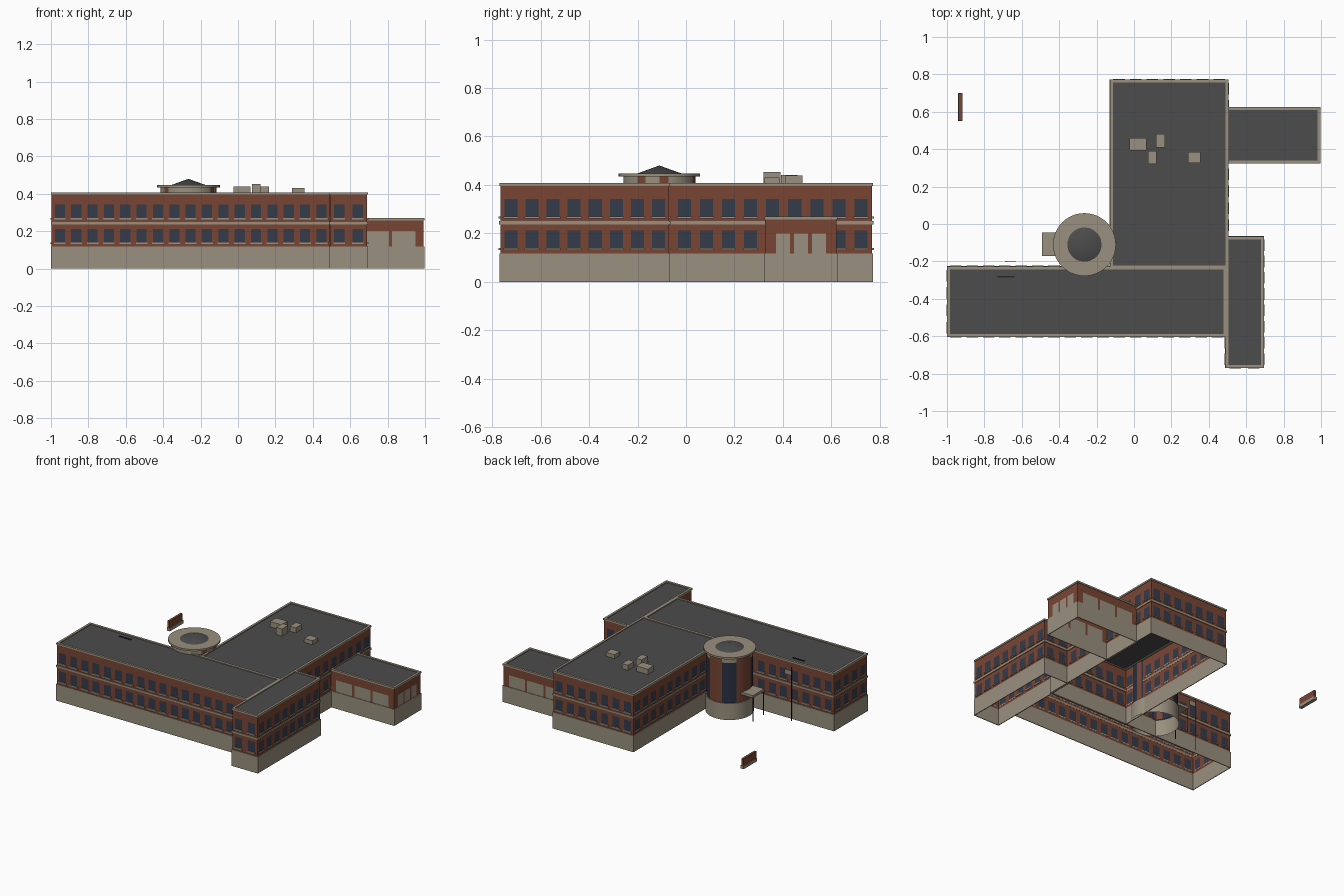
import bpy, bmesh, math
from mathutils import Vector

if "Cube" in bpy.data.objects:
    bpy.data.objects.remove(bpy.data.objects["Cube"])


def material(name, rgb):
    m = bpy.data.materials.new(name)
    m.use_nodes = True
    m.diffuse_color = (*rgb, 1)
    bsdf = m.node_tree.nodes["Principled BSDF"]
    bsdf.inputs["Base Color"].default_value = (*rgb, 1)
    bsdf.inputs["Roughness"].default_value = 0.9
    return m


MATS = [material("brick", (0.19, 0.06, 0.033)),
        material("limestone", (0.32, 0.28, 0.21)),
        material("window_glass", (0.034, 0.043, 0.068)),
        material("roof_grey", (0.072, 0.072, 0.072)),
        material("tower_glass", (0.022, 0.03, 0.055)),
        material("dark_metal", (0.02, 0.02, 0.02))]
BRICK, STONE, GLASS, ROOF, TOWER_GLASS, METAL = range(6)


def finish(name, bm, smooth=False):
    mesh = bpy.data.meshes.new(name)
    bm.to_mesh(mesh)
    bm.free()
    for m in MATS:
        mesh.materials.append(m)
    ob = bpy.data.objects.new(name, mesh)
    bpy.context.collection.objects.link(ob)
    if smooth:
        mesh.shade_smooth()
        mesh.set_sharp_from_angle(angle=math.radians(30))
    return ob


def add_face(bm, pts, mat):
    f = bm.faces.new([bm.verts.new(p) for p in pts])
    f.material_index = mat
    return f


def add_box(bm, x0, x1, y0, y1, z0, z1, mat):
    made = bmesh.ops.create_cube(bm, size=1)["verts"]
    for v in made:
        v.co = (x1 if v.co.x > 0 else x0, y1 if v.co.y > 0 else y0, z1 if v.co.z > 0 else z0)
    for f in {f for v in made for f in v.link_faces}:
        f.material_index = mat


def box(name, *dims):
    bm = bmesh.new()
    add_box(bm, *dims)
    finish(name, bm)


def frame(name, rect, z0, z1, out, inner):
    """Rectangular stone course running round a wing."""
    x0, x1, y0, y1 = rect
    bm = bmesh.new()
    for a, b in ((x0 - out, x0 + inner), (x1 - inner, x1 + out)):
        add_box(bm, a, b, y0 - out, y1 + out, z0, z1, STONE)
    for a, b in ((y0 - out, y0 + inner), (y1 - inner, y1 + out)):
        add_box(bm, x0 + inner, x1 - inner, a, b, z0, z1, STONE)
    finish(name, bm)


BASE = 0.117


def sides(rect):
    x0, x1, y0, y1 = rect
    c = [Vector(p) for p in ((x0, y0, 0), (x1, y0, 0), (x1, y1, 0), (x0, y1, 0))]
    for i in range(4):
        d = c[(i + 1) % 4] - c[i]
        yield c[i], d.normalized(), d.length


def wall_grid(bm, start, d, us, zs, rule):
    """Wall divided at the given cuts; returns faces whose rule gives glass."""
    panes = []
    for i in range(len(us) - 1):
        for j in range(len(zs) - 1):
            pts = [start + d * u + Vector((0, 0, z)) for u, z in
                   ((us[i], zs[j]), (us[i + 1], zs[j]), (us[i + 1], zs[j + 1]), (us[i], zs[j + 1]))]
            mat = rule(i, j)
            f = add_face(bm, pts, mat)
            if mat == GLASS:
                panes.append(f)
    return panes


def shell_trim(name, rect, top):
    x0, x1, y0, y1 = rect
    frame(name + "_base", rect, 0, BASE, 0.004, 0.001)
    frame(name + "_coping", rect, top - 0.012, top, 0.004, 0.012)
    bm = bmesh.new()
    z = top - 0.006
    add_face(bm, [(x0, y0, z), (x1, y0, z), (x1, y1, z), (x0, y1, z)], ROOF)
    finish(name + "_roof", bm)


def wing(name, rect, top=0.408):
    """Two-storey brick wing with evenly spaced recessed windows."""
    walls, sills = bmesh.new(), bmesh.new()
    zs = [BASE, 0.14, 0.212, 0.27, 0.342, top - 0.006]
    panes = []
    for start, d, length in sides(rect):
        n = max(1, round(length / 0.0875))
        step, half = length / n, 0.027
        mids = [(k + 0.5) * step for k in range(n)]
        us = [0] + [m + s for m in mids for s in (-half, half)] + [length]
        panes += wall_grid(walls, start, d, us, zs,
                           lambda i, j: GLASS if i % 2 and j % 2 else BRICK)
        normal = Vector((d.y, -d.x, 0))
        for m in mids:
            for z in (zs[1], zs[3]):
                a = start + d * (m - 0.031) - normal * 0.001
                b = start + d * (m + 0.031) + normal * 0.007
                add_box(sills, min(a.x, b.x), max(a.x, b.x), min(a.y, b.y), max(a.y, b.y),
                        z - 0.008, z, STONE)
    reveals = bmesh.ops.inset_individual(walls, faces=panes, thickness=0.001, depth=-0.005)
    for f in reveals["faces"]:
        f.material_index = BRICK
    finish(name + "_walls", walls)
    finish(name + "_sills", sills)
    frame(name + "_string_course", rect, 0.237, 0.25, 0.005, 0.001)
    shell_trim(name, rect, top)


wing("long_wing", (-0.996, 0.49, -0.60, -0.23))
wing("main_wing", (-0.125, 0.5, -0.235, 0.768))
wing("east_wing", (0.492, 0.69, -0.766, -0.07))

# Low annex with blank stone panels
annex = (0.495, 0.993, 0.327, 0.622)
bm = bmesh.new()
for start, d, length in sides(annex):
    margin, gap = 0.044, 0.016
    w = (length - 2 * margin - 2 * gap) / 3
    us = [0] + [margin + k * (w + gap) + s for k in range(3) for s in (0, w)] + [length]
    wall_grid(bm, start, d, us, [BASE, 0.2, 0.264], lambda i, j: STONE if i % 2 and j == 0 else BRICK)
finish("annex_walls", bm)
shell_trim("annex", annex, 0.27)

# Round entrance tower: stone base, brick piers between tall glass
TX, TY, SEG = -0.265, -0.11, 48
PIERS = ((165, 20), (85, 18), (220, 8), (8, 9), (328, 8))


def ring_point(r, k, z):
    a = 2 * math.pi * k / SEG
    return (TX + r * math.cos(a), TY + r * math.sin(a), z)


def revolve(name, profile, rule):
    bm = bmesh.new()
    for k in range(SEG):
        for j in range(len(profile) - 1):
            (r0, z0), (r1, z1) = profile[j], profile[j + 1]
            pts = [ring_point(r0, k, z0), ring_point(r0, k + 1, z0), ring_point(r1, k + 1, z1)]
            if r1 > 0:
                pts.append(ring_point(r1, k, z1))
            add_face(bm, pts, rule(k, j))
    bmesh.ops.remove_doubles(bm, verts=bm.verts, dist=0.0001)
    finish(name, bm, smooth=True)


def tower_colour(k, j):
    if j < 2:
        return STONE
    angle = (k + 0.5) * 360 / SEG
    if any(abs((angle - c + 180) % 360 - 180) < h for c, h in PIERS):
        return BRICK
    return TOWER_GLASS if j == 2 else STONE


revolve("tower_wall", [(0.156, 0), (0.156, BASE), (0.149, BASE), (0.149, 0.40), (0.149, 0.434)],
        tower_colour)
revolve("tower_ring", [(0.09, 0.434), (0.168, 0.434), (0.168, 0.447), (0.09, 0.447), (0.09, 0.434)],
        lambda k, j: STONE)
revolve("tower_cone_roof", [(0.094, 0.446), (0, 0.48)], lambda k, j: ROOF)

# Entrance canopy on slim posts
box("canopy", -0.492, -0.40, -0.172, -0.045, 0.168, 0.186, STONE)
for side, y in (("right", -0.168), ("left", -0.05)):
    box("canopy_post_" + side, -0.49, -0.486, y - 0.002, y + 0.002, 0, 0.17, METAL)

# Rooftop units
for i, dims in enumerate(((-0.024, 0.067, 0.392, 0.46, 0.44), (0.075, 0.12, 0.32, 0.39, 0.453),
                          (0.118, 0.165, 0.41, 0.48, 0.438), (0.29, 0.356, 0.325, 0.385, 0.43))):
    box("roof_unit_%d" % (i + 1), *dims[:4], 0.39, dims[4], STONE)
box("roof_hatch", -0.73, -0.64, -0.285, -0.277, 0.40, 0.407, METAL)

# Flagpole and free-standing sign wall
box("flagpole", -0.687, -0.683, -0.202, -0.198, 0, 0.38, METAL)
box("flag", -0.683, -0.63, -0.201, -0.199, 0.32, 0.355, STONE)
box("sign_base", -0.942, -0.918, 0.55, 0.70, 0.07, 0.092, STONE)
box("sign_panel", -0.938, -0.922, 0.553, 0.697, 0.09, 0.14, BRICK)
